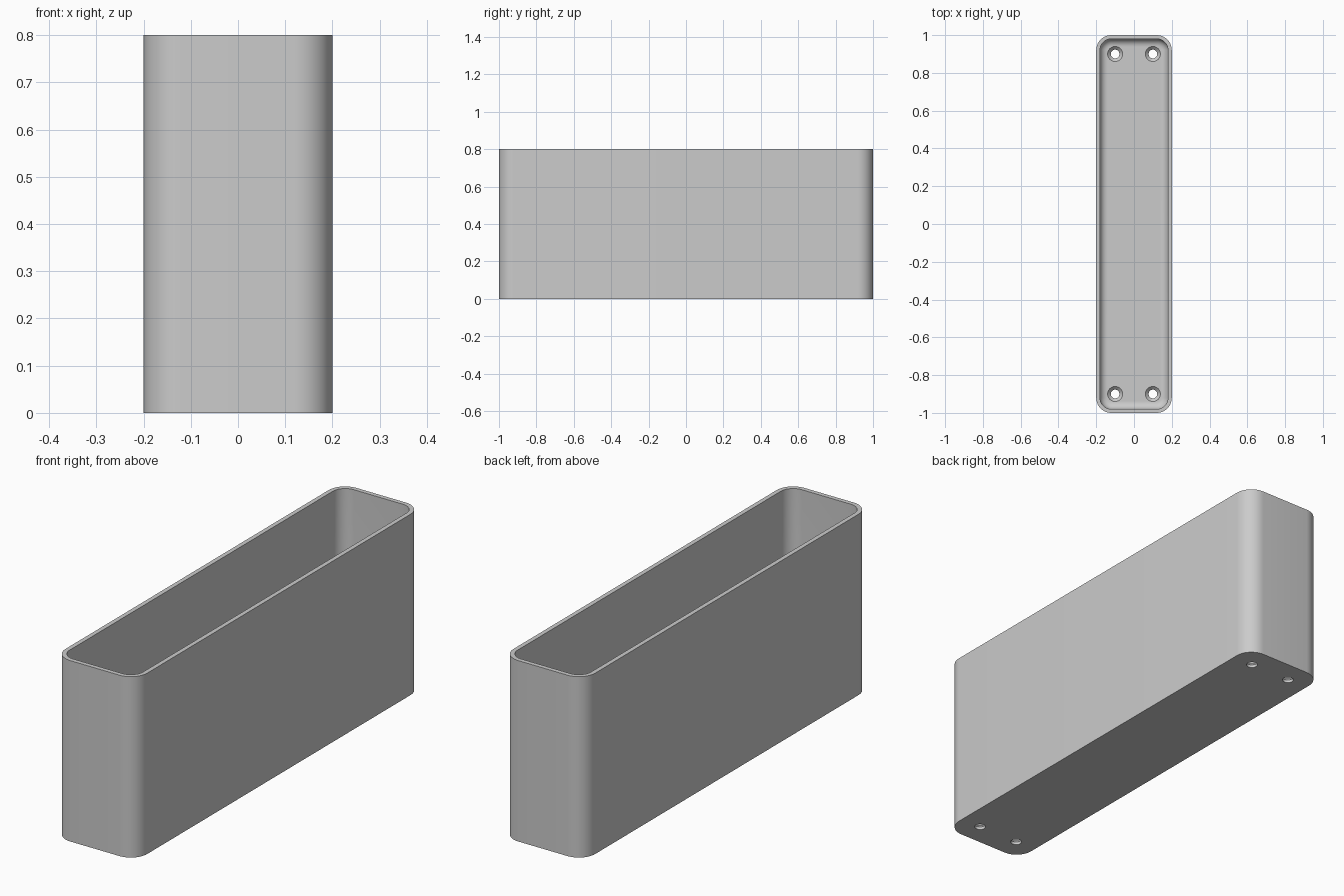
import bpy, bmesh
from math import cos, sin, pi, radians

if "Cube" in bpy.data.objects:
    bpy.data.objects.remove(bpy.data.objects["Cube"], do_unlink=True)

HALF_X, HALF_Y, HEIGHT = 0.2, 1.0, 0.8
CORNER, WALL, FLOOR, FILLET = 0.08, 0.02, 0.03, 0.04
CORNER_STEPS, FILLET_STEPS = 12, 8

# Single grey material
grey = bpy.data.materials.new("plain grey")
grey.use_nodes = True
colour = (0.6, 0.6, 0.6, 1)
grey.diffuse_color = colour
grey.node_tree.nodes["Principled BSDF"].inputs["Base Color"].default_value = colour


def rounded_rect(inset, z):
    """Outline of the box moved inwards by inset."""
    points = []
    for k, (sx, sy) in enumerate([(1, 1), (-1, 1), (-1, -1), (1, -1)]):
        for i in range(CORNER_STEPS + 1):
            a = (k + i / CORNER_STEPS) * pi / 2
            r = CORNER - inset
            points.append((sx * (HALF_X - CORNER) + r * cos(a),
                           sy * (HALF_Y - CORNER) + r * sin(a), z))
    return points


def circle(x, y, r, z, steps=32):
    return [(x + r * cos(2 * pi * i / steps), y + r * sin(2 * pi * i / steps), z)
            for i in range(steps)]


def loft(name, outlines):
    """Closed solid skinned through stacked outlines."""
    bm = bmesh.new()
    rings = [[bm.verts.new(p) for p in outline] for outline in outlines]
    for a, b in zip(rings, rings[1:]):
        for i in range(len(a)):
            j = (i + 1) % len(a)
            bm.faces.new((a[i], a[j], b[j], b[i]))
    bm.faces.new(rings[0][::-1])
    bm.faces.new(rings[-1])
    bmesh.ops.recalc_face_normals(bm, faces=bm.faces)
    mesh = bpy.data.meshes.new(name)
    bm.to_mesh(mesh)
    bm.free()
    mesh.materials.append(grey)
    obj = bpy.data.objects.new(name, mesh)
    bpy.context.collection.objects.link(obj)
    return obj


# Open box: outer wall, rim, inner wall, then a filleted floor
sections = [(0, 0), (0, HEIGHT), (WALL, HEIGHT)]
for i in range(FILLET_STEPS + 1):
    a = i / FILLET_STEPS * pi / 2
    sections.append((WALL + FILLET * (1 - cos(a)), FLOOR + FILLET * (1 - sin(a))))
box = loft("open_box", [rounded_rect(*s) for s in sections])

# Countersunk screw holes in the floor corners
bpy.context.view_layer.objects.active = box
box.select_set(True)
for x in (-0.1, 0.1):
    for y in (-0.9, 0.9):
        profile = [(0.023, -0.02), (0.023, FLOOR - 0.017),
                   (0.04, FLOOR), (0.04, FLOOR + 0.05)]
        cutter = loft("screw_hole_cutter", [circle(x, y, r, z) for r, z in profile])
        cutter.hide_render = True
        cut = box.modifiers.new("screw_hole", "BOOLEAN")
        cut.operation = "DIFFERENCE"
        cut.solver = "EXACT"
        cut.object = cutter
        bpy.ops.object.modifier_apply(modifier=cut.name)
        bpy.data.objects.remove(cutter, do_unlink=True)

bpy.ops.object.shade_smooth_by_angle(angle=radians(30))
